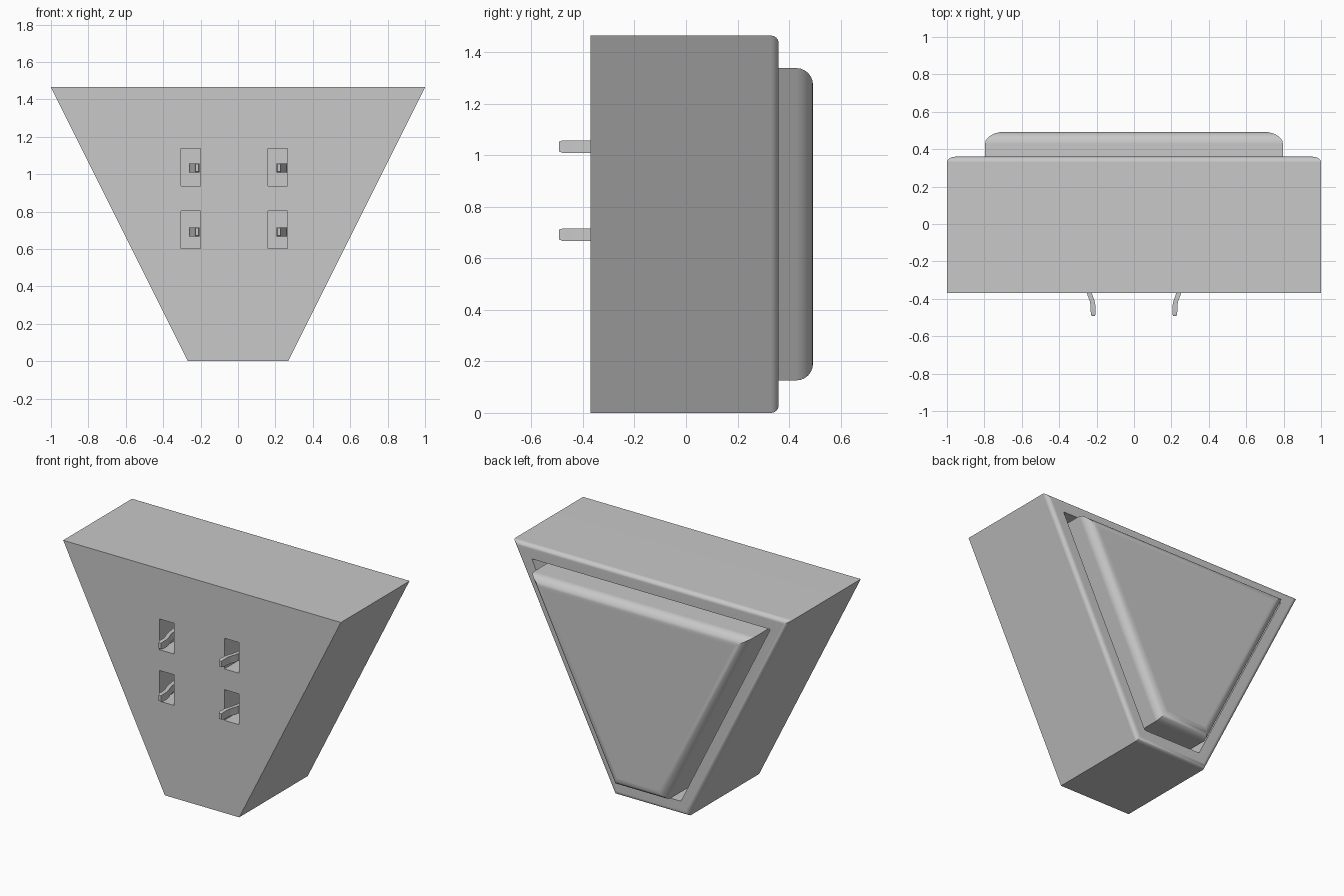
import bpy, bmesh
from math import sin, cos, pi, sqrt

cube = bpy.data.objects.get("Cube")
if cube:
    bpy.data.objects.remove(cube, do_unlink=True)

HEIGHT, FOOT, SLOPE = 1.465, 0.268, 0.5

grey = bpy.data.materials.new("plain grey")
grey.use_nodes = True
grey.diffuse_color = (0.58, 0.58, 0.58, 1)
grey.node_tree.nodes["Principled BSDF"].inputs["Base Color"].default_value = grey.diffuse_color


def trapezoid(y, inset):
    """Outline of the housing moved inwards by an even distance."""
    points = []
    for z, order in ((inset, (-1, 1)), (HEIGHT - inset, (1, -1))):
        half = FOOT + SLOPE * z - inset * sqrt(1 + SLOPE ** 2)
        points += [(s * half, y, z) for s in order]
    return points


def rounded(y, inset, radius, steps=6):
    """Depth and inset pairs of a rounded rear edge."""
    return [(y - radius + radius * sin(a), inset + radius - radius * cos(a))
            for a in (pi / 2 * i / steps for i in range(steps + 1))]


def loft(name, rings):
    """Skin a stack of outlines and close both ends."""
    bm = bmesh.new()
    loops = [[bm.verts.new(p) for p in ring] for ring in rings]
    for a, b in zip(loops, loops[1:]):
        for i in range(len(a)):
            j = (i + 1) % len(a)
            bm.faces.new((a[i], a[j], b[j], b[i]))
    bm.faces.new(loops[0])
    bm.faces.new(loops[-1])
    bmesh.ops.recalc_face_normals(bm, faces=bm.faces)
    mesh = bpy.data.meshes.new(name)
    bm.to_mesh(mesh)
    bm.free()
    mesh.materials.append(grey)
    obj = bpy.data.objects.new(name, mesh)
    bpy.context.collection.objects.link(obj)
    return obj


def select(obj):
    bpy.ops.object.select_all(action='DESELECT')
    obj.select_set(True)
    bpy.context.view_layer.objects.active = obj


def smooth(obj):
    select(obj)
    bpy.ops.object.shade_smooth_by_angle(angle=pi / 6)
    mod = obj.modifiers.new("even shading", 'WEIGHTED_NORMAL')
    mod.keep_sharp = True


def rectangle(x0, x1, y, z0, z1):
    return [(x0, y, z0), (x1, y, z0), (x1, y, z1), (x0, y, z1)]


# Housing: tapered shell with a rounded rear rim and a deep rear pocket
profile = [(-0.37, 0)] + rounded(0.36, 0, 0.03) + [(0.36, 0.087), (-0.2, 0.087)]
housing = loft("housing", [trapezoid(y, d) for y, d in profile])

# Four slots through the front wall
for x in (-0.253, 0.213):
    for z in (0.703, 1.038):
        cutter = loft("slot_cutter", [rectangle(x - 0.052, x + 0.052, y, z - 0.1, z + 0.1)
                                      for y in (-0.5, -0.1)])
        cutter.hide_render = True
        select(housing)
        mod = housing.modifiers.new("slot", 'BOOLEAN')
        mod.object, mod.solver = cutter, 'EXACT'
        bpy.ops.object.modifier_apply(modifier=mod.name)
        bpy.data.objects.remove(cutter, do_unlink=True)
smooth(housing)

# Push button standing proud of the pocket
button = loft("button", [trapezoid(y, d) for y, d in [(0.0, 0.126)] + rounded(0.493, 0.126, 0.065)])
smooth(button)

# Bent spring contacts: depth, sideways position and half thickness
bend = [(0.02, 0.25, 0.013), (-0.3, 0.25, 0.013), (-0.35, 0.243, 0.013), (-0.385, 0.234, 0.013),
        (-0.41, 0.224, 0.013), (-0.435, 0.219, 0.013), (-0.48, 0.218, 0.013), (-0.493, 0.218, 0.008)]
for side, label in ((1, "left"), (-1, "right")):
    for z, level in ((0.692, "lower"), (1.034, "upper")):
        pin = loft(f"{level}_{label}_contact",
                   [rectangle(side * x - t, side * x + t, y, z - 0.011 - t, z + 0.011 + t)
                    for y, x, t in bend])
        smooth(pin)
